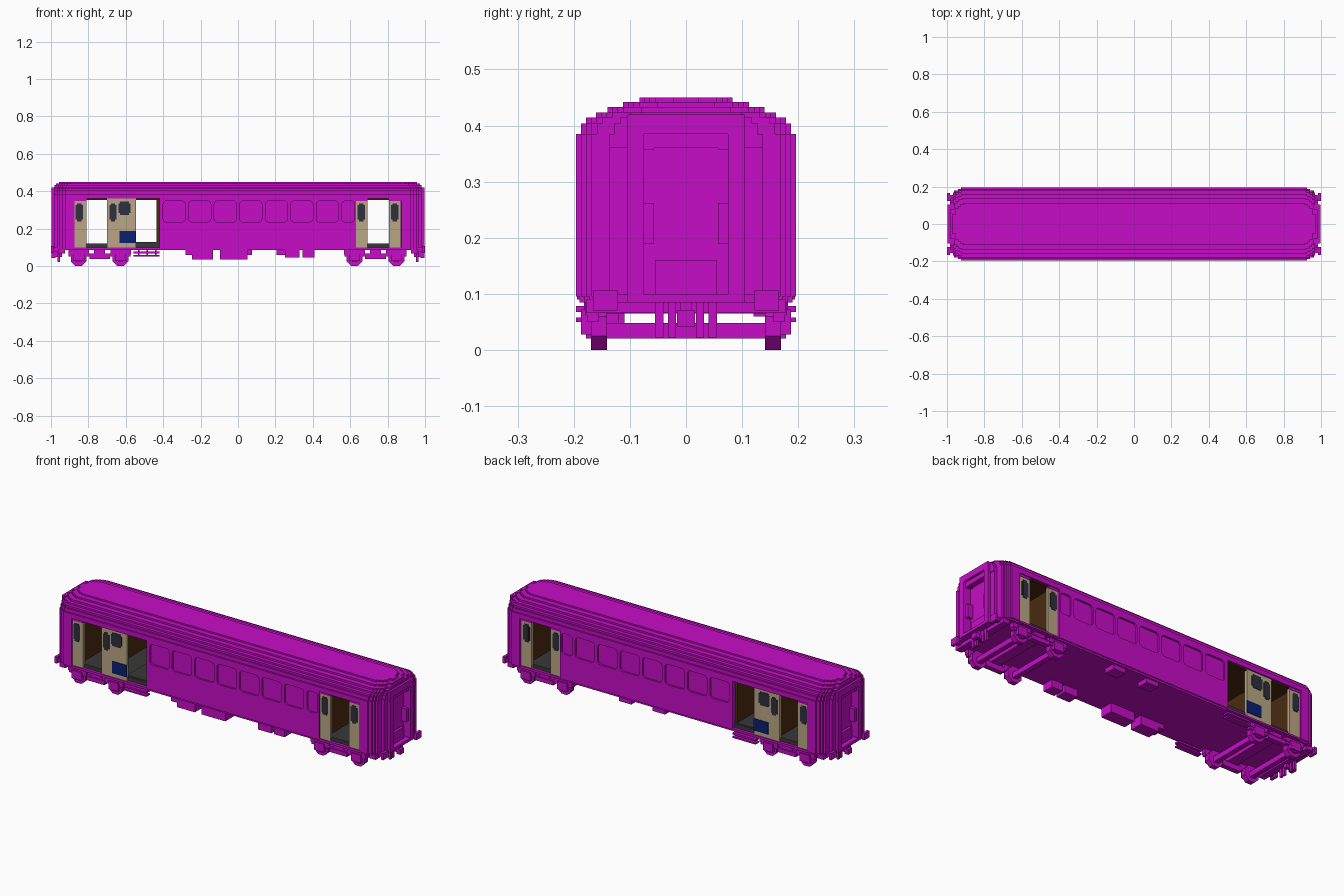
import bpy, bmesh, math
from mathutils import Matrix

cube = bpy.data.objects.get("Cube")
if cube:
    bpy.data.objects.remove(cube, do_unlink=True)


def material(name, rgb):
    m = bpy.data.materials.new(name)
    m.use_nodes = True
    m.diffuse_color = (*rgb, 1)
    bsdf = m.node_tree.nodes["Principled BSDF"]
    bsdf.inputs["Base Color"].default_value = (*rgb, 1)
    bsdf.inputs["Roughness"].default_value = 0.8
    return m


MAGENTA = material("magenta", (0.57, 0.004, 0.57))
TAN = material("tan", (0.49, 0.39, 0.24))
GLASS = material("dark_glass", (0.027, 0.029, 0.05))
BLUE = material("navy_blue", (0.003, 0.014, 0.16))
GREY = material("dark_grey", (0.04, 0.04, 0.04))
BROWN = material("dark_brown", (0.07, 0.025, 0.005))


def finish(name, bm, mat):
    bmesh.ops.recalc_face_normals(bm, faces=bm.faces)
    me = bpy.data.meshes.new(name)
    bm.to_mesh(me)
    bm.free()
    me.materials.append(mat)
    ob = bpy.data.objects.new(name, me)
    bpy.context.collection.objects.link(ob)
    return ob


def boxes(name, spans, mat):
    """One object out of (x0, x1, y0, y1, z0, z1) boxes."""
    bm = bmesh.new()
    for x0, x1, y0, y1, z0, z1 in spans:
        mtx = Matrix.Translation(((x0 + x1) / 2, (y0 + y1) / 2, (z0 + z1) / 2))
        mtx = mtx @ Matrix.Diagonal((abs(x1 - x0), abs(y1 - y0), abs(z1 - z0), 1))
        bmesh.ops.create_cube(bm, size=1, matrix=mtx)
    return finish(name, bm, mat)


def sides(x0, x1, y0, y1, z0, z1):
    """The same box on both long sides."""
    return [(x0, x1, y0, y1, z0, z1), (x0, x1, -y1, -y0, z0, z1)]


def ends(spans):
    """Repeat boxes at the other end."""
    return spans + [(-b, -a, *rest) for a, b, *rest in spans]


def add_prism(bm, points, z0, z1):
    face = bm.faces.new([bm.verts.new((x, y, z0)) for x, y in points])
    ext = bmesh.ops.extrude_face_region(bm, geom=[face])["geom"]
    bmesh.ops.translate(bm, vec=(0, 0, z1 - z0),
                        verts=[v for v in ext if isinstance(v, bmesh.types.BMVert)])


def stair(steps):
    """Stepped quarter outline from the outside inward, for (x, y) steps."""
    pts = []
    for i, (x, y) in enumerate(steps):
        pts.append((x, y))
        if i + 1 < len(steps):
            pts.append((x, steps[i + 1][1]))
    return pts


def corner(hx, hy):
    return stair([(hx - .06, hy), (hx - .043, hy - .009), (hx - .03, hy - .018),
                  (hx - .018, hy - .028), (hx, hy - .06)])


def full_plan(hx, hy):
    q = corner(hx, hy)
    right = q + [(x, -y) for x, y in reversed(q)]
    return right + [(-x, -y) for x, y in right]


# Stepped roof and underframe slab
bm = bmesh.new()
z = .36
for hx, hy, top in ((.985, .196, .385), (.985, .187, .404), (.985, .178, .414),
                    (.985, .160, .423), (.980, .140, .433), (.972, .112, .442),
                    (.958, .083, .450)):
    add_prism(bm, full_plan(hx, hy), z, top)
    z = top
finish("roof", bm, MAGENTA)
bm = bmesh.new()
add_prism(bm, full_plan(.985, .190), .085, .10)
finish("underframe", bm, MAGENTA)

# End blocks: stepped corners, gangway posts and recessed gangway door
quarter = [(.875, .196)] + stair([(.925, .196), (.942, .187), (.955, .178), (.967, .168),
                                  (.982, .136), (.998, .104), (.955, .075)])
half = quarter + [(x, -y) for x, y in reversed(quarter)]
for name, s in (("left_end", 1), ("right_end", -1)):
    bm = bmesh.new()
    add_prism(bm, [(s * x, y) for x, y in half], .095, .36)
    finish(name, bm, MAGENTA)
boxes("gangway_frames", ends(
    [(.95, .998, -.104, .104, .385, .42), (.95, .998, -.104, -.075, .36, .385),
     (.95, .998, .075, .104, .36, .385), (.94, .998, -.104, .104, .085, .10)]
    + sides(.95, .985, .057, .076, .19, .262) + sides(.95, .985, .057, .076, .357, .385)
    + [(.95, .97, -.055, .055, .10, .16)]), MAGENTA)

# Side walls with recessed rounded windows
wall_spans = sides(-.42, .63, .172, .196, .095, .361)
walls = boxes("side_walls", wall_spans, MAGENTA)
cut = []
for i in range(8):
    x0 = -.40 + i * .1365
    cut += sides(x0, min(x0 + .118, .622), .186, .21, .235, .348)
cutter = boxes("window_cutter", cut, MAGENTA)
bm = bmesh.new()
bm.from_mesh(cutter.data)
across = [e for e in bm.edges if abs(e.verts[0].co.y - e.verts[1].co.y) > .01]
bmesh.ops.bevel(bm, geom=across, offset=.018, segments=3, profile=.5, affect='EDGES')
bm.to_mesh(cutter.data)
bm.free()
mod = walls.modifiers.new("windows", 'BOOLEAN')
mod.operation, mod.object, mod.solver = 'DIFFERENCE', cutter, 'EXACT'
graph = bpy.context.evaluated_depsgraph_get()
cut_mesh = bpy.data.meshes.new_from_object(walls.evaluated_get(graph))
walls.modifiers.clear()
walls.data = cut_mesh
bpy.data.objects.remove(cutter, do_unlink=True)

# Door sills, interior floor, ceiling and bulkheads
DOORWAYS = ((-.875, -.42), (.63, .875))
sill, floor, ceiling = [], [], []
for a, b in DOORWAYS:
    sill += sides(a, b, .17, .194, .09, .10)
    floor.append((a, b, -.178, .178, .10, .12))
    ceiling.append((a, b, -.185, .185, .354, .3605))
boxes("door_sills", sill, MAGENTA)
boxes("vestibule_floors", floor, GREY)
boxes("compartment_floor", [(-.55, -.42, -.176, .176, .12, .128)], GREY)
boxes("vestibule_ceilings", ceiling, BROWN)
boxes("bulkheads", [(a, b, -.172, .172, .12, .355) for a, b in
                    ((-.876, -.83), (-.69, -.67), (-.435, -.419), (.629, .67), (.83, .876))], BROWN)

# Tan door leaves with dark panes
leaves, panes = [], []
for a, b in ((-.875, -.81), (-.70, -.633), (-.633, -.545), (.63, .693), (.807, .872)):
    leaves += sides(a, b, .172, .188, .095, .36 if b == -.545 or b == -.633 else .348)
boxes("door_leaves", leaves, TAN)
boxes("door_headers", sides(-.875, -.81, .172, .19, .348, .361)
      + sides(.63, .693, .172, .19, .348, .361)
      + sides(.807, .876, .172, .19, .348, .361), MAGENTA)
for a, b, z0, z1 in ((-.868, -.828, .238, .335), (-.688, -.65, .238, .335),
                     (-.64, -.575, .272, .345), (.64, .68, .238, .335),
                     (.818, .858, .238, .335)):
    # Stepped corners made from a tall and a wide plate
    panes += sides(a + .008, b - .008, .186, .191, z0, z1)
    panes += sides(a, b, .186, .1905, z0 + .01, z1 - .01)
boxes("door_panes", panes, GLASS)
boxes("blue_panels", sides(-.633, -.545, .186, .191, .122, .188), BLUE)

# Boarding steps
boxes("boarding_steps", sides(-.56, -.42, .165, .196, .05, .058)
      + sides(-.56, -.42, .165, .196, .068, .078)
      + [s for x in (-.535, -.49, -.445) for s in sides(x, x + .008, .172, .18, .05, .09)], MAGENTA)

# Equipment boxes under the floor
boxes("underfloor_boxes", [
    (-.28, -.135, -.182, -.11, .06, .09), (-.245, -.135, -.182, -.11, .036, .06),
    (-.095, .05, -.182, -.11, .036, .09),
    (.25, .33, -.182, -.12, .045, .09), (.345, .41, -.182, -.12, .045, .09),
    (.205, .28, .12, .182, .06, .09), (.0, .075, .12, .182, .06, .09)], MAGENTA)

# Bogies: wheels, axles, side frames
for name, cx in (("right_bogie", -.74), ("left_bogie", .735)):
    parts = [(cx - .03, cx + .03, -.178, .178, .065, .09)]
    parts += sides(cx - .165, cx + .165, .155, .176, .05, .068)
    parts += sides(cx - .055, cx + .055, .155, .182, .038, .06)
    for wx in (cx - .112, cx + .112):
        parts.append((wx - .014, wx + .014, -.178, .178, .02, .048))
        parts += sides(wx - .055, wx + .055, .155, .18, .062, .085)
        parts += sides(wx - .03, wx + .03, .165, .187, .028, .072)
    boxes(name + "_frame", parts, MAGENTA)
    bm = bmesh.new()
    for wx in (cx - .112, cx + .112):
        for y in (-.155, .155):
            m = Matrix.Translation((wx, y, .042)) @ Matrix.Rotation(math.pi / 2, 4, 'X')
            m = m @ Matrix.Rotation(math.pi / 8, 4, 'Z')
            bmesh.ops.create_cone(bm, cap_ends=True, segments=8, radius1=.0455,
                                  radius2=.0455, depth=.028, matrix=m)
    finish(name + "_wheels", bm, MAGENTA)

# Headstocks, buffers, couplers and hoses
boxes("headstocks", ends([(.925, .962, -.178, .178, .066, .09)]), MAGENTA)
boxes("buffers", ends(sides(.95, .988, .135, .155, .078, .098)
                      + sides(.985, 1.0, .122, .166, .07, .106)), MAGENTA)
boxes("couplers", ends([(.94, .985, -.01, .01, .048, .085), (.975, .998, -.016, .016, .042, .07)]), MAGENTA)
boxes("brake_hoses", ends(sides(.953, .965, .04, .055, .022, .085)
                          + sides(.953, .965, .018, .032, .022, .085)), MAGENTA)
